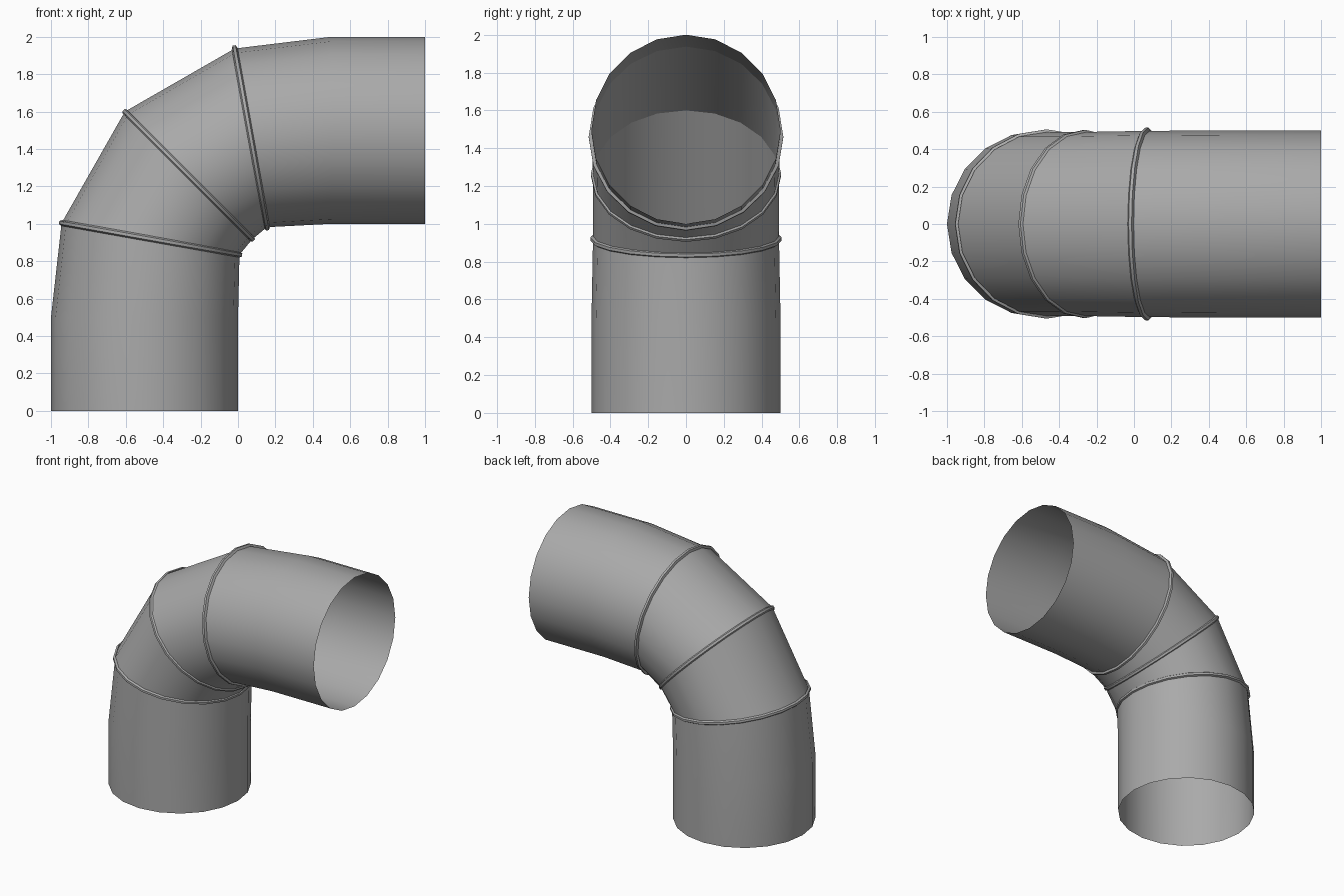
import bpy, math
from mathutils import Vector

SIDES = 20

cube = bpy.data.objects.get("Cube")
if cube:
    bpy.data.objects.remove(cube, do_unlink=True)

metal = bpy.data.materials.new("grey sheet metal")
metal.use_nodes = True
grey = (0.4, 0.4, 0.4, 1)
metal.diffuse_color = grey
metal.node_tree.nodes["Principled BSDF"].inputs["Base Color"].default_value = grey


def section(outer, inner, width, shift=0.0, grow=0.0):
    """Ring of points spanning the outer and inner side of the bend."""
    a, b = Vector((outer[0], 0, outer[1])), Vector((inner[0], 0, inner[1]))
    across = (a - b).normalized()
    along = Vector((-across.z, 0, across.x)) * -1   # direction of flow
    centre = (a + b) / 2 + along * shift
    reach = (a - b).length / 2 + grow
    return [centre + across * reach * math.cos(t) + Vector((0, (width + grow) * math.sin(t), 0))
            for t in (2 * math.pi * i / SIDES for i in range(SIDES))]


def skin(name, rings):
    """Open tube through successive rings."""
    verts = [p for ring in rings for p in ring]
    faces = []
    for r in range(len(rings) - 1):
        for i in range(SIDES):
            j = (i + 1) % SIDES
            lo, hi = r * SIDES, (r + 1) * SIDES
            faces.append((lo + i, hi + i, hi + j, lo + j))
    mesh = bpy.data.meshes.new(name)
    mesh.from_pydata(verts, [], faces)
    mesh.materials.append(metal)
    obj = bpy.data.objects.new(name, mesh)
    bpy.context.collection.objects.link(obj)
    bpy.ops.object.select_all(action="DESELECT")
    obj.select_set(True)
    bpy.context.view_layer.objects.active = obj
    bpy.ops.object.shade_smooth_by_angle(angle=math.radians(35))
    return obj


# Cross-sections: outer (x, z), inner (x, z), half width in y
foot = ((-1, 0), (0, 0), 0.5)
foot_bend = ((-1, 0.5), (0, 0.5), 0.5)
low_joint = ((-0.943, 1.005), (0.008, 0.835), 0.492)
mid_joint = ((-0.605, 1.6), (0.077, 0.918), 0.492)
top_joint = ((-0.018, 1.937), (0.155, 0.982), 0.498)
mouth_bend = ((0.5, 2), (0.5, 1), 0.5)
mouth = ((1, 2), (1, 1), 0.5)

# Pipe segments
segments = {
    "lower_pipe": (foot, foot_bend, low_joint),
    "lower_elbow_segment": (low_joint, mid_joint),
    "upper_elbow_segment": (mid_joint, top_joint),
    "upper_pipe": (top_joint, mouth_bend, mouth),
}
for name, stations in segments.items():
    skin(name, [section(*s) for s in stations])

# Raised seams at the joints
seams = {"lower_seam": (low_joint, 0.014), "middle_seam": (mid_joint, 0.011),
         "upper_seam": (top_joint, 0.017)}
for name, (joint, height) in seams.items():
    profile = [(-0.016, 0), (-0.008, height), (0.008, height), (0.016, 0)]
    skin(name, [section(*joint, shift=s, grow=g) for s, g in profile])
